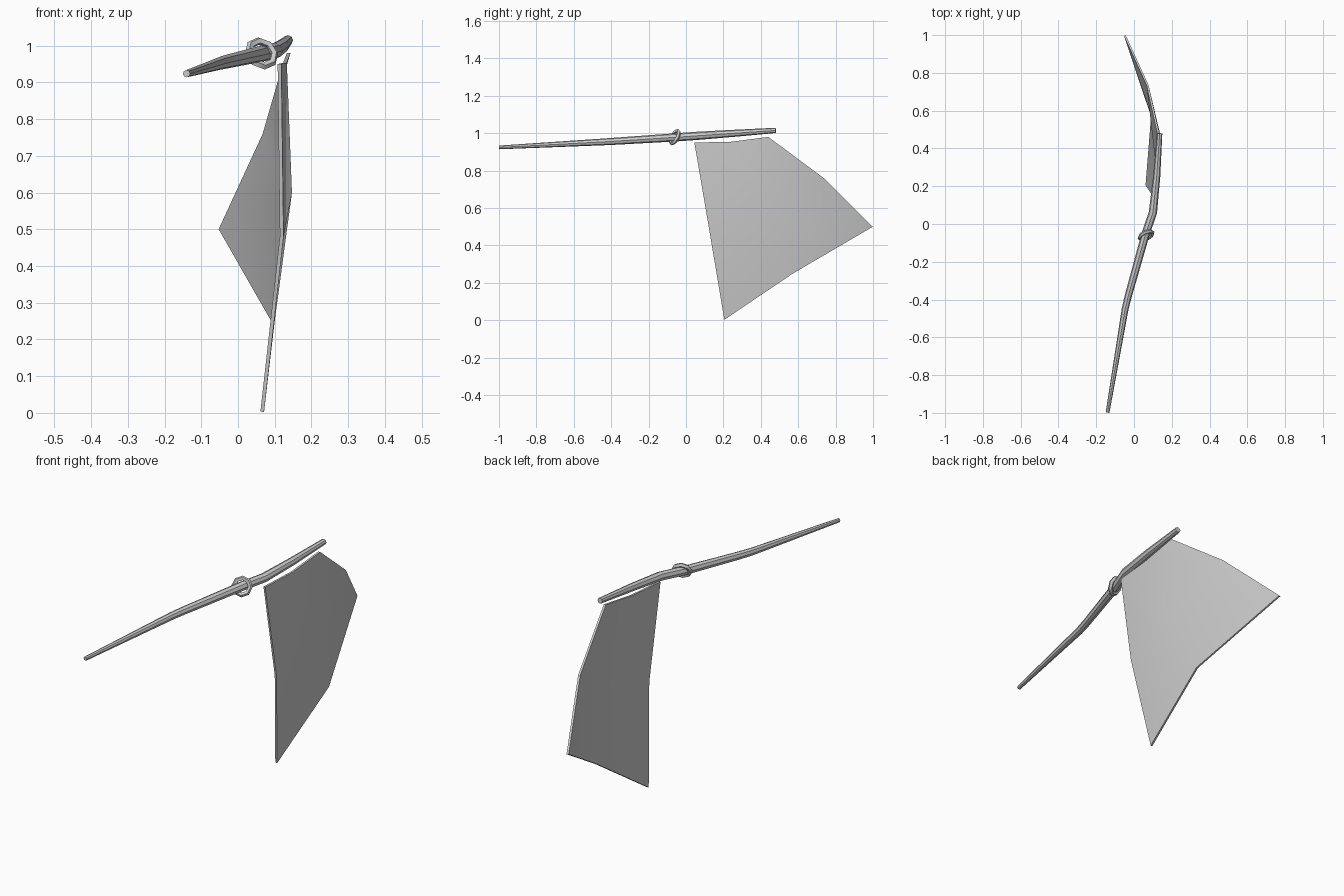
import bpy, bmesh
from mathutils import Vector

if "Cube" in bpy.data.objects:
    bpy.data.objects.remove(bpy.data.objects["Cube"])


def add_object(name, bm, angle=0.7):
    bmesh.ops.recalc_face_normals(bm, faces=bm.faces)
    mesh = bpy.data.meshes.new(name)
    bm.to_mesh(mesh)
    bm.free()
    ob = bpy.data.objects.new(name, mesh)
    bpy.context.collection.objects.link(ob)
    bpy.ops.object.select_all(action='DESELECT')
    ob.select_set(True)
    bpy.context.view_layer.objects.active = ob
    bpy.ops.object.shade_smooth_by_angle(angle=angle)
    return ob


def ring(bm, centre, axis, radius, sides):
    rot = Vector(axis).to_track_quat('Z', 'X').to_matrix().to_4x4()
    rot.translation = centre
    return bmesh.ops.create_circle(bm, segments=sides, radius=radius, matrix=rot)['verts']


# Bent, tapered pole: centre line points with radius
path = [(-0.14, -0.998, 0.924, 0.010), (-0.047, -0.45, 0.953, 0.018),
        (-0.03, -0.38, 0.957, 0.019), (0.062, -0.05, 0.978, 0.022),
        (0.100, 0.06, 0.986, 0.022), (0.120, 0.25, 0.999, 0.019),
        (0.136, 0.48, 1.015, 0.014)]
bm = bmesh.new()
rings = []
for i, p in enumerate(path):
    a = Vector(path[max(i - 1, 0)][:3])
    b = Vector(path[min(i + 1, len(path) - 1)][:3])
    rings.append(ring(bm, Vector(p[:3]), b - a, p[3], 8))
for r, s in zip(rings, rings[1:]):
    for k in range(8):
        bm.faces.new((r[k], r[(k + 1) % 8], s[(k + 1) % 8], s[k]))
bm.faces.new(rings[0])
bm.faces.new(rings[-1])
add_object("pole", bm)

# Slanted low-poly grip ring tied round the pole
normal = Vector((-0.45, 1, -0.55))
bpy.ops.mesh.primitive_torus_add(
    major_segments=8, minor_segments=5, major_radius=0.038, minor_radius=0.011,
    location=(0.064, -0.060, 0.979),
    rotation=normal.to_track_quat('Z', 'X').to_euler())
bpy.context.object.name = "binding_ring"
bpy.ops.object.shade_smooth_by_angle(angle=0.7)

# Billowing cloth: 3 x 3 grid of points, rows from pole to lower edge
rows = [[(0.113, 0.045, 0.95), (0.128, 0.24, 0.954), (0.138, 0.44, 0.98)],
        [(0.119, 0.125, 0.48), (0.142, 0.44, 0.60), (0.072, 0.735, 0.76)],
        [(0.066, 0.205, 0.003), (0.095, 0.57, 0.25), (-0.048, 0.997, 0.50)]]
bm = bmesh.new()
v = [[bm.verts.new(p) for p in row] for row in rows]
for i in range(2):
    for j in range(2):
        bm.faces.new((v[i][j], v[i + 1][j], v[i + 1][j + 1], v[i][j + 1]))
cloth = add_object("flag_cloth", bm)
mod = cloth.modifiers.new("Thickness", 'SOLIDIFY')
mod.thickness = 0.010
mod.offset = 0
bpy.ops.object.modifier_apply(modifier="Thickness")
bpy.ops.object.shade_smooth_by_angle(angle=0.7)
